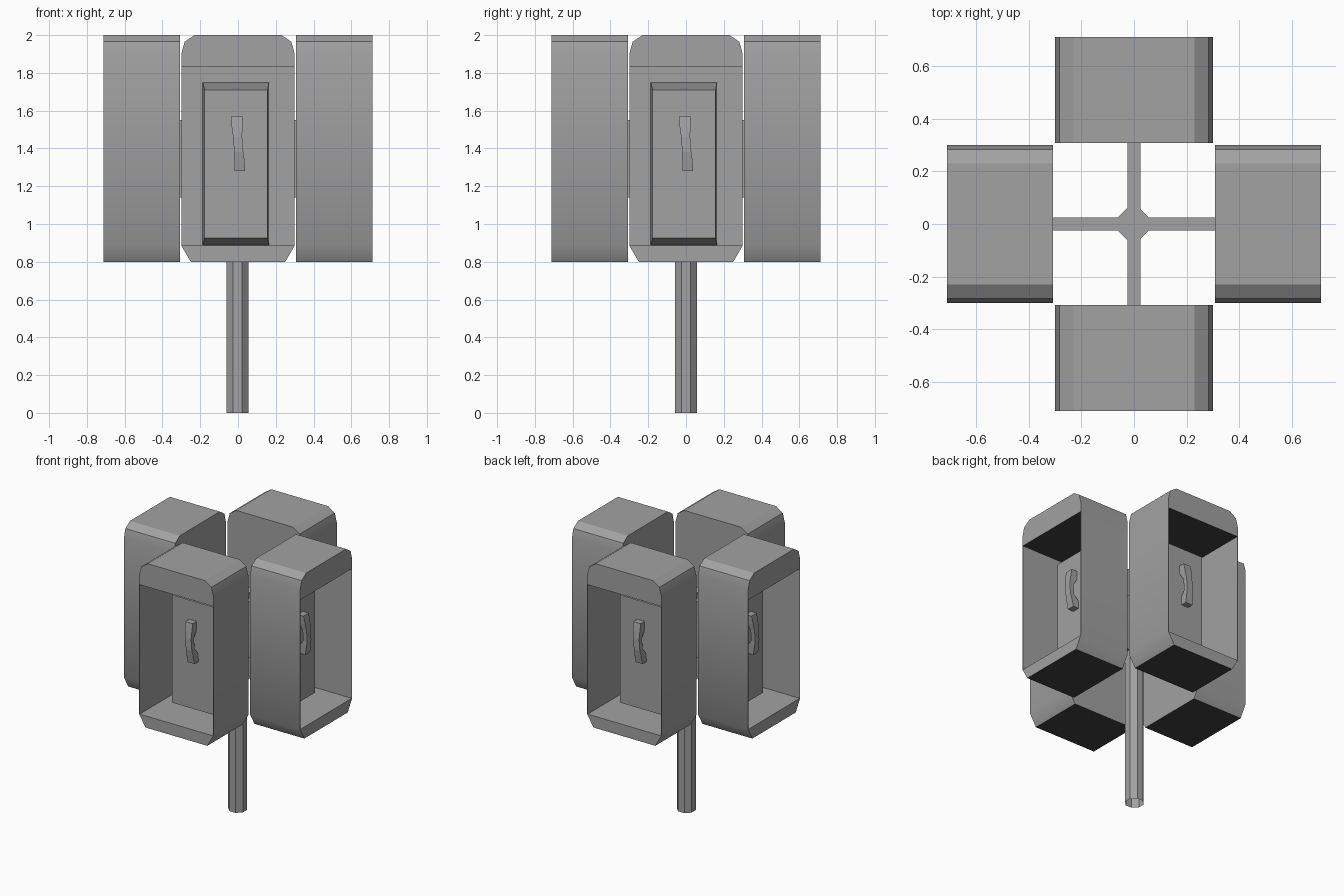
import bpy, bmesh, math
from mathutils import Matrix

cube = bpy.data.objects.get("Cube")
if cube:
    bpy.data.objects.remove(cube, do_unlink=True)


def material(name, colour):
    mat = bpy.data.materials.new(name)
    mat.use_nodes = True
    mat.diffuse_color = colour
    mat.node_tree.nodes["Principled BSDF"].inputs["Base Color"].default_value = colour
    return mat


GREY = material("grey metal", (0.36, 0.36, 0.365, 1))
BLACK = material("black underside", (0.05, 0.05, 0.05, 1))

FRONT, BACK = -0.711, -0.308      # booth depth range
INNER_BACK, PANEL = -0.32, -0.51  # rear wall of the recess, panel face
SIDES = ("front", "left", "back", "right")


def finish(bm, name, turn=0, smooth=None, dark_below=False):
    bmesh.ops.recalc_face_normals(bm, faces=bm.faces)
    bm.transform(Matrix.Rotation(turn, 4, "Z"))
    mesh = bpy.data.meshes.new(name)
    bm.to_mesh(mesh)
    bm.free()
    mesh.materials.append(GREY)
    if dark_below:
        # flat faces looking straight down: booth floor and recess ceiling
        mesh.materials.append(BLACK)
        for face in mesh.polygons:
            face.material_index = int(face.normal.z < -0.9)
    obj = bpy.data.objects.new(name, mesh)
    bpy.context.collection.objects.link(obj)
    if smooth:
        bpy.ops.object.select_all(action="DESELECT")
        obj.select_set(True)
        bpy.context.view_layer.objects.active = obj
        bpy.ops.object.shade_smooth_by_angle(angle=math.radians(smooth))


def ring(bm, points):
    return [bm.verts.new(p) for p in points]


def mirrored(half):
    """Close a right-hand outline with its mirror image."""
    return half + [(-x, z) for x, z in reversed(half)]


def bridge(bm, a, b):
    n = len(a)
    for i in range(n):
        j = (i + 1) % n
        bm.faces.new((a[i], a[j], b[j], b[i]))


def loft(rings, open_start=False):
    bm = bmesh.new()
    loops = [ring(bm, r) for r in rings]
    for a, b in zip(loops, loops[1:]):
        bridge(bm, a, b)
    if not open_start:
        bm.faces.new(loops[0])
    bm.faces.new(loops[-1])
    return bm


def rect(x0, x1, z0, z1, y):
    return [(x0, y, z0), (x1, y, z0), (x1, y, z1), (x0, y, z1)]


def booth_shell():
    bm = bmesh.new()
    outline = mirrored([(0.25, 0.8), (0.3, 0.885), (0.3, 1.9), (0.283, 1.965), (0.23, 2.0)])
    outer = ring(bm, [(x, FRONT, z) for x, z in outline])
    rear = ring(bm, [(x, BACK, z) for x, z in outline])
    mouth = ring(bm, rect(-0.296, 0.296, 0.885, 1.83, FRONT))
    inner = ring(bm, rect(-0.296, 0.296, 0.885, 1.83, INNER_BACK))
    bridge(bm, outer, rear)
    bm.faces.new(rear)
    # upper fascia, lower fascia and the thin side rims
    bm.faces.new(outer[2:8] + [mouth[3], mouth[2]])
    bm.faces.new((outer[0], outer[1], mouth[1], mouth[0], outer[8], outer[9]))
    bm.faces.new((outer[1], outer[2], mouth[2], mouth[1]))
    bm.faces.new((outer[7], outer[8], mouth[0], mouth[3]))
    # recess
    bridge(bm, mouth, inner)
    bm.faces.new(inner)
    return bm


def handset():
    # stations: height, centre x, half width, inner lift, outer lift
    stations = [(1.28, 0.010, 0.028, 0.0, 0.045), (1.34, 0.007, 0.027, 0.0, 0.056),
                (1.38, 0.004, 0.024, 0.03, 0.062), (1.46, -0.002, 0.024, 0.03, 0.062),
                (1.51, -0.005, 0.028, 0.0, 0.056), (1.57, -0.007, 0.030, 0.0, 0.045)]
    return loft([[(x - w, PANEL - a, z), (x + w, PANEL - a, z),
                  (x + w, PANEL - b, z), (x - w, PANEL - b, z)] for z, x, w, a, b in stations])


# Four identical booths around the post
for k, side in enumerate(SIDES):
    turn = k * math.pi / 2
    finish(booth_shell(), side + "_booth_shell", turn, 31, dark_below=True)
    finish(loft([rect(-0.187, 0.164, 0.89, 1.75, INNER_BACK),
                 rect(-0.177, 0.157, 0.925, 1.71, PANEL)]), side + "_phone_panel", turn)
    finish(handset(), side + "_handset", turn)
    finish(loft([rect(-0.025, 0.025, 1.14, 1.55, y) for y in (BACK, -0.055)]),
           side + "_support_arm", turn)

# Hollow octagonal post, open at the foot
corners = [(0.064 * math.cos(a) - 0.003, 0.064 * math.sin(a))
           for a in (math.pi / 8 + i * math.pi / 4 for i in range(8))]
finish(loft([[(x, y, z) for x, y in corners] for z in (0, 1.55)], open_start=True), "post")
